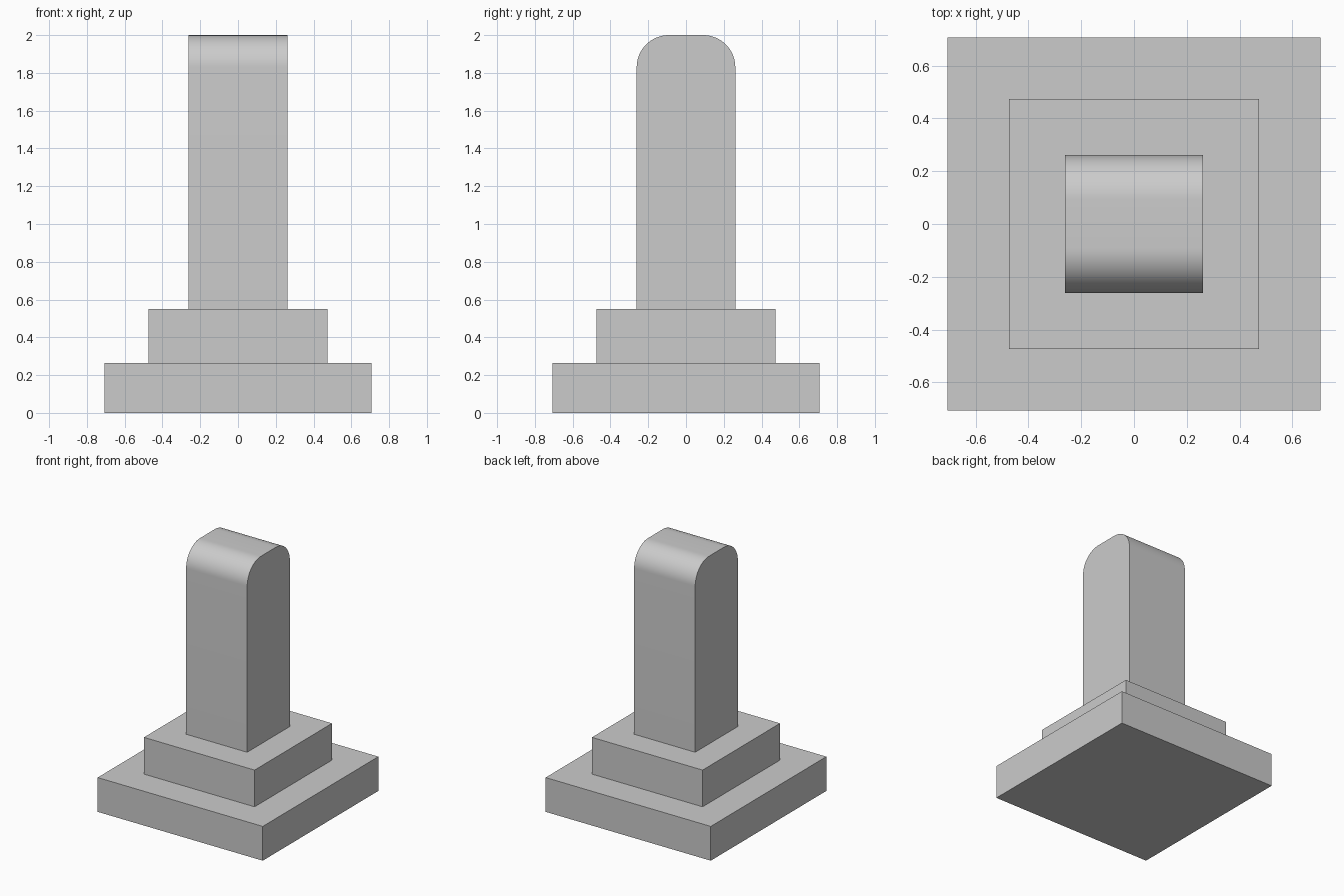
import bpy, bmesh
from math import sin, cos, pi

if "Cube" in bpy.data.objects:
    bpy.data.objects.remove(bpy.data.objects["Cube"])


def extrude_profile(name, points, direction):
    """Make a solid by extruding a closed outline."""
    bm = bmesh.new()
    face = bm.faces.new([bm.verts.new(p) for p in points])
    moved = bmesh.ops.extrude_face_region(bm, geom=[face])["geom"]
    bmesh.ops.translate(bm, vec=direction,
                        verts=[v for v in moved if isinstance(v, bmesh.types.BMVert)])
    bmesh.ops.recalc_face_normals(bm, faces=bm.faces)
    mesh = bpy.data.meshes.new(name)
    bm.to_mesh(mesh)
    bm.free()
    obj = bpy.data.objects.new(name, mesh)
    bpy.context.collection.objects.link(obj)
    return obj


# Square plinth steps
for name, h, z0, z1 in (("lower_step", 0.706, 0.0, 0.265),
                        ("upper_step", 0.473, 0.265, 0.549)):
    square = [(-h, -h, z0), (h, -h, z0), (h, h, z0), (-h, h, z0)]
    extrude_profile(name, square, (0, 0, z1 - z0))

# Upright slab with front and back top edges rounded
half, bottom, top, radius, segments = 0.261, 0.549, 2.0, 0.17, 16
right = [(half - radius + radius * cos(a), top - radius + radius * sin(a))
         for a in (pi / 2 * i / segments for i in range(segments + 1))]
left = [(-y, z) for y, z in reversed(right)]
outline = [(-half, bottom), (half, bottom)] + right + left
slab = extrude_profile("upright_slab", [(-half, y, z) for y, z in outline], (2 * half, 0, 0))

# Smooth only the rounded edges
bpy.context.view_layer.objects.active = slab
slab.select_set(True)
bpy.ops.object.shade_smooth_by_angle()
